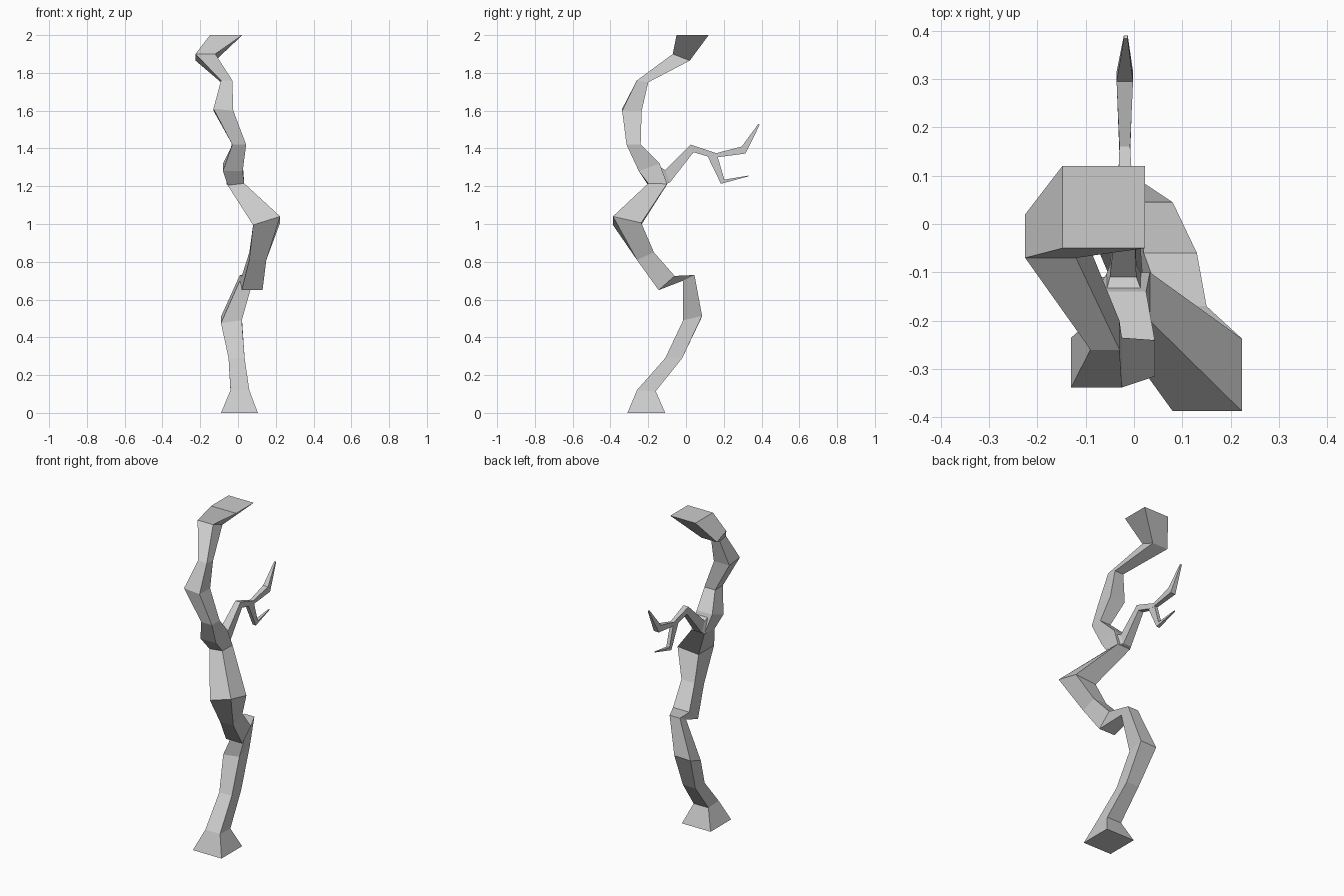
import bpy, bmesh


def limb(name, rings):
    """Four-sided tube. Ring: left x, right x, front (y, z), back (y, z), right-side lift."""
    bm = bmesh.new()
    loops = []
    for x0, x1, fy, fz, by, bz, lift in rings:
        corners = [(x0, fy, fz), (x1, fy, fz + lift), (x1, by, bz + lift / 4), (x0, by, bz)]
        loops.append([bm.verts.new(c) for c in corners])
    for a, b in zip(loops, loops[1:]):
        for i in range(4):
            j = (i + 1) % 4
            bm.faces.new((a[i], a[j], b[j], b[i]))
    bm.faces.new(loops[0][::-1])
    bm.faces.new(loops[-1])
    bmesh.ops.recalc_face_normals(bm, faces=bm.faces)
    mesh = bpy.data.meshes.new(name)
    bm.to_mesh(mesh)
    bm.free()
    obj = bpy.data.objects.new(name, mesh)
    bpy.context.collection.objects.link(obj)
    return obj


# Crooked trunk, from flared foot to cut top
limb("trunk", [
    (-0.09, 0.105, -0.31, 0.00, -0.11, 0.00, 0),
    (-0.04, 0.06, -0.26, 0.12, -0.16, 0.115, 0),
    (-0.05, 0.035, -0.11, 0.29, -0.02, 0.29, 0),
    (-0.09, 0.02, -0.015, 0.475, 0.085, 0.51, 0.015),
    (0.01, 0.08, -0.015, 0.70, 0.045, 0.73, 0),
    (0.02, 0.13, -0.145, 0.65, -0.06, 0.725, 0),
    (0.06, 0.15, -0.26, 0.81, -0.17, 0.85, 0),
    (0.08, 0.223, -0.387, 0.995, -0.237, 0.995, 0.045),
    (-0.055, 0.033, -0.20, 1.205, -0.10, 1.21, 0.01),
    (-0.08, 0.025, -0.25, 1.28, -0.14, 1.32, 0),
    (-0.03, 0.043, -0.315, 1.42, -0.24, 1.42, 0),
    (-0.13, -0.025, -0.338, 1.61, -0.235, 1.60, -0.01),
    (-0.09, -0.03, -0.26, 1.76, -0.20, 1.75, 0),
    (-0.225, -0.12, -0.07, 1.90, 0.02, 1.865, 0),
    (-0.148, 0.023, -0.05, 2.00, 0.12, 2.00, 0),
])

# Side branch running backwards (upper edge, then lower edge)
limb("branch", [
    (-0.06, 0.02, -0.15, 1.31, -0.11, 1.21, 0),
    (-0.05, 0.005, -0.11, 1.285, -0.085, 1.22, 0),
    (-0.035, 0.00, 0.025, 1.42, 0.04, 1.38, 0),
    (-0.03, -0.008, 0.16, 1.375, 0.14, 1.35, 0),
    (-0.036, -0.002, 0.295, 1.41, 0.315, 1.373, 0),
    (-0.021, -0.013, 0.383, 1.53, 0.39, 1.525, 0),
])

# Small twig hanging from the branch
limb("twig", [
    (-0.03, -0.008, 0.165, 1.365, 0.115, 1.357, 0),
    (-0.03, -0.008, 0.203, 1.235, 0.185, 1.213, 0),
    (-0.022, -0.016, 0.33, 1.256, 0.33, 1.252, 0),
])
